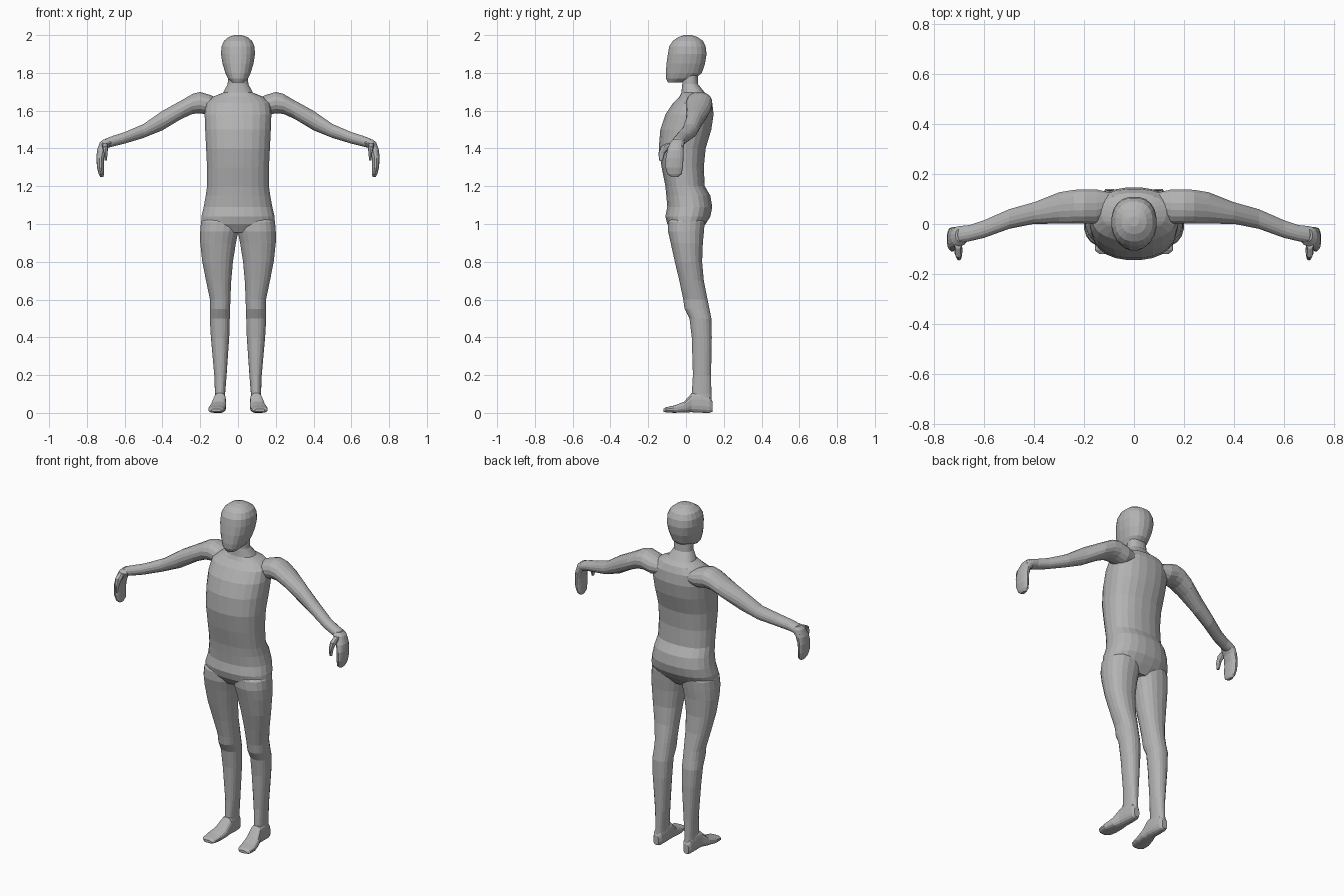
import bpy, bmesh, math

skin = bpy.data.materials.new("plain grey")
skin.diffuse_color = (0.45, 0.45, 0.45, 1)


def loft(name, axis, rings, side=1, n=20, p=2.3):
    """Closed loft; ring = (position on axis, a0, a1, b0, b1) bounds of a superellipse."""
    bm = bmesh.new()
    loops = []
    for t, a0, a1, b0, b1 in rings:
        loop = []
        for i in range(n):
            ang = 2 * math.pi * (i + 0.5) / n
            c, s = math.cos(ang), math.sin(ang)
            a = (a0 + a1) / 2 + (a1 - a0) / 2 * math.copysign(abs(c) ** (2 / p), c)
            b = (b0 + b1) / 2 + (b1 - b0) / 2 * math.copysign(abs(s) ** (2 / p), s)
            x, y, z = {"x": (t, a, b), "y": (a, t, b), "z": (a, b, t)}[axis]
            loop.append(bm.verts.new((x * side, y, z)))
        loops.append(loop)
    for lo, hi in zip(loops, loops[1:]):
        for i in range(n):
            j = (i + 1) % n
            bm.faces.new((lo[i], lo[j], hi[j], hi[i]))
    bm.faces.new(loops[0])
    bm.faces.new(loops[-1])
    bmesh.ops.recalc_face_normals(bm, faces=bm.faces)
    mesh = bpy.data.meshes.new(name)
    bm.to_mesh(mesh)
    bm.free()
    mesh.materials.append(skin)
    ob = bpy.data.objects.new(name, mesh)
    bpy.context.collection.objects.link(ob)
    return ob


def centred(rows):
    return [(z, -w, w, f, b) for z, w, f, b in rows]


# torso and neck
body = loft("body", "z", centred([
    (.955, .14, -.07, .07), (1.0, .197, -.10, .105), (1.04, .195, -.11, .13),
    (1.09, .183, -.10, .14), (1.15, .172, -.105, .13), (1.2, .165, -.11, .10),
    (1.3, .165, -.13, .095), (1.4, .17, -.145, .105), (1.5, .175, -.137, .135),
    (1.58, .178, -.11, .147), (1.64, .172, -.07, .14), (1.675, .13, -.035, .125),
    (1.695, .08, -.025, .10), (1.74, .055, -.02, .065), (1.83, .052, -.02, .06)]), n=24)

# head with forward chin
parts = [loft("head", "z", centred([
    (1.748, .03, -.095, -.03), (1.77, .054, -.106, .05), (1.80, .068, -.108, .085),
    (1.85, .083, -.104, .102), (1.9, .091, -.097, .11), (1.94, .088, -.09, .105),
    (1.97, .075, -.07, .09), (1.99, .05, -.04, .06), (2.0, .02, -.01, .03)]))]

# limbs, mirrored left and right
for s, tag in ((1, "right"), (-1, "left")):
    parts.append(loft(tag + "_leg", "z", [
        (.03, .068, .125, .03, .138), (.1, .068, .122, .03, .135), (.2, .06, .126, .036, .133),
        (.4, .046, .144, .03, .137), (.5, .043, .15, .018, .135), (.55, .041, .149, -.008, .125),
        (.6, .04, .149, -.015, .115), (.7, .035, .17, -.036, .095), (.8, .026, .19, -.06, .086),
        (.9, .010, .201, -.082, .09), (.96, -.003, .201, -.096, .096),
        (1.01, -.012, .197, -.095, .10), (1.05, .01, .17, -.07, .09)], s))
    parts.append(loft(tag + "_foot", "y", [
        (-.12, .09, .14, .006, .022), (-.105, .075, .157, .002, .03), (-.06, .067, .158, 0, .04),
        (-.01, .062, .145, .002, .06), (.03, .063, .13, .003, .105), (.08, .065, .127, 0, .11),
        (.125, .07, .123, 0, .09), (.14, .08, .115, .006, .06)], s, n=16, p=2.8))
    parts.append(loft(tag + "_arm", "x", [
        (.09, .04, .125, 1.59, 1.66), (.15, .0, .14, 1.575, 1.685), (.2, .0, .14, 1.585, 1.70),
        (.24, .0, .138, 1.582, 1.69), (.3, .0, .128, 1.555, 1.655), (.4, .0, .088, 1.495, 1.60),
        (.5, -.02, .06, 1.455, 1.53), (.6, -.056, .016, 1.425, 1.487),
        (.66, -.07, -.004, 1.41, 1.468), (.70, -.078, -.008, 1.40, 1.453),
        (.73, -.07, -.018, 1.39, 1.425)], s, n=16, p=2.1))
    parts.append(loft(tag + "_hand", "z", [
        (1.25, .712, .73, -.08, -.04), (1.265, .708, .738, -.10, -.022),
        (1.3, .709, .747, -.11, -.015), (1.35, .708, .75, -.108, -.013),
        (1.39, .695, .747, -.10, -.012), (1.43, .665, .733, -.088, -.01),
        (1.447, .675, .715, -.07, -.02)], s, n=16))
    parts.append(loft(tag + "_thumb", "z", [
        (1.335, .694, .706, -.142, -.123), (1.375, .69, .711, -.146, -.112),
        (1.41, .687, .72, -.135, -.075), (1.43, .69, .72, -.10, -.05)], s, n=10))

# weld everything into one skin
for part in parts:
    mod = body.modifiers.new(part.name, "BOOLEAN")
    mod.operation, mod.solver, mod.object = "UNION", "EXACT", part
graph = bpy.context.evaluated_depsgraph_get()
welded = bpy.data.meshes.new_from_object(body.evaluated_get(graph))
body.modifiers.clear()
body.data = welded
for part in parts:
    bpy.data.objects.remove(part)
welded.materials.clear()
welded.materials.append(skin)
for f in welded.polygons:
    f.material_index = 0
